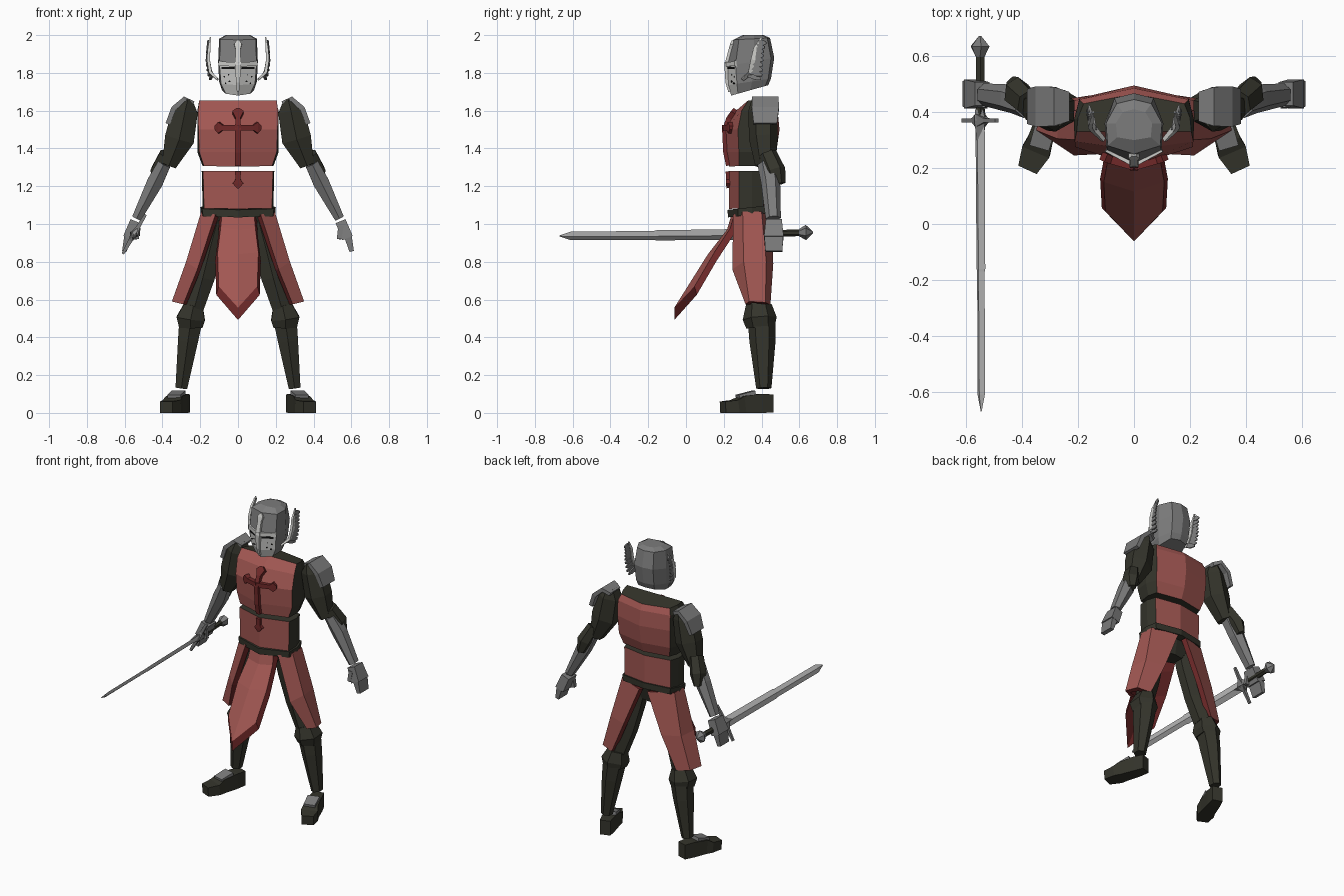
import bpy, bmesh, math
from mathutils import Vector


def material(name, r, g, b):
    m = bpy.data.materials.new(name)
    m.diffuse_color = (r, g, b, 1)
    return m


RED = material("faded_red_cloth", 0.36, 0.095, 0.085)
CRIMSON = material("dark_red_cloth", 0.16, 0.022, 0.022)
DARK = material("dark_mail", 0.034, 0.034, 0.024)
STEEL = material("steel", 0.20, 0.20, 0.20)
BLADE = material("blade_steel", 0.52, 0.52, 0.52)
SILVER = material("pale_silver", 0.60, 0.60, 0.58)
BLACK = material("black", 0.006, 0.006, 0.006)


def build(name, verts, faces, mats, indices=None, mirror=False, solid=True):
    me = bpy.data.meshes.new(name)
    me.from_pydata([tuple(v) for v in verts], [], faces)
    for m in mats:
        me.materials.append(m)
    if indices:
        for p, i in zip(me.polygons, indices):
            p.material_index = i
    if solid:
        bm = bmesh.new()
        bm.from_mesh(me)
        bmesh.ops.recalc_face_normals(bm, faces=bm.faces)
        bm.to_mesh(me)
        bm.free()
    ob = bpy.data.objects.new(name, me)
    bpy.context.collection.objects.link(ob)
    if mirror:
        ob.modifiers.new("mirror", 'MIRROR')
    return ob


def loft(name, rings, mats, rule=None, cap=0, mirror=False):
    """Closed solid through equal rings; rule(row, column) picks the colour."""
    n = len(rings[0])
    verts = [p for ring in rings for p in ring]
    faces, idx = [], []
    for r in range(len(rings) - 1):
        for c in range(n):
            d = (c + 1) % n
            faces.append((r*n + c, r*n + d, (r+1)*n + d, (r+1)*n + c))
            idx.append(rule(r, c) if rule else 0)
    faces += [tuple(range(n)), tuple(range(len(verts) - n, len(verts)))]
    idx += [cap, cap]
    return build(name, verts, faces, mats, idx, mirror)


def tube(name, stations, mat, n=4, ref=(0, 1, 0), turn=None, mirror=False):
    """Limb through (x, y, z, half width, half depth); depth lies along ref."""
    pts = [Vector(s[:3]) for s in stations]
    turn = math.pi / n if turn is None else turn
    k = 1 / math.cos(turn)
    rings = []
    for i, s in enumerate(stations):
        t = (pts[min(i+1, len(pts)-1)] - pts[max(i-1, 0)]).normalized()
        u = Vector(ref).cross(t).normalized()
        v = t.cross(u)
        rings.append([pts[i] + u*s[3]*k*math.cos(a) + v*s[4]*k*math.sin(a)
                      for a in (turn + 2*math.pi*j/n for j in range(n))])
    return loft(name, rings, [mat], mirror=mirror)


def sheet(name, rows, thick, mirror=False):
    """Thick cloth panel, dark red on the inside and rim."""
    n = len(rows[0])
    faces = [(r*n+c, (r+1)*n+c, (r+1)*n+c+1, r*n+c+1)
             for r in range(len(rows)-1) for c in range(n-1)]
    ob = build(name, [p for r in rows for p in r], faces, [RED, CRIMSON],
               mirror=mirror, solid=False)
    so = ob.modifiers.new("thickness", 'SOLIDIFY')
    so.thickness, so.offset = thick, -1
    so.material_offset = so.material_offset_rim = 1


def plan(zf, zb, yf, xc, yc, xs, ys, xb, yb, ym):
    """Eight-sided symmetric ring, tilted from front height zf to back height zb."""
    half = [(0, yf), (xc, yc), (xs, ys), (xb, yb), (0, ym)]
    pts = half + [(-x, y) for x, y in half[3:0:-1]]
    return [(x, y, zf + (zb-zf)*(y-yf)/(ym-yf)) for x, y in pts]


# Torso: red front and back, dark sides and top
cloth = lambda r, c: 0 if c in (0, 3, 4, 7) else 1
loft("chest", [plan(1.305, 1.31, .228, .18, .28, .188, .36, .17, .42, .45),
               plan(1.38, 1.38, .213, .205, .28, .215, .37, .19, .44, .478),
               plan(1.50, 1.50, .207, .21, .275, .215, .37, .195, .45, .495),
               plan(1.60, 1.60, .265, .212, .295, .215, .37, .195, .445, .485),
               plan(1.655, 1.635, .33, .205, .33, .20, .38, .18, .43, .465)],
     [RED, DARK], cloth, 1)
loft("waist", [plan(1.08, 1.09, .228, .18, .28, .187, .35, .17, .41, .44),
               plan(1.28, 1.28, .225, .185, .28, .192, .35, .172, .41, .44)],
     [RED, DARK], cloth, 1)
loft("belt", [plan(1.035, 1.06, .222, .185, .275, .197, .35, .175, .42, .45),
              plan(1.075, 1.10, .22, .19, .275, .20, .35, .178, .42, .45)], [DARK])
loft("pelvis", [plan(.95, .95, .28, .06, .30, .09, .34, .06, .38, .39),
                plan(1.05, 1.05, .25, .15, .285, .16, .34, .12, .40, .41)], [DARK])

# Chest cross with flared ends
tube("cross_upright", [(0, .262, 1.608, .008, .012), (0, .25, 1.59, .03, .014),
                       (0, .228, 1.56, .014, .014), (0, .205, 1.50, .015, .014),
                       (0, .211, 1.38, .015, .014), (0, .226, 1.31, .015, .014)], CRIMSON)
tube("cross_foot", [(0, .222, 1.278, .015, .012), (0, .224, 1.235, .014, .012),
                    (0, .224, 1.215, .028, .012), (0, .226, 1.19, .006, .012)], CRIMSON)
tube("cross_arm", [(0, .205, 1.51, .015, .014), (.08, .228, 1.51, .014, .014),
                   (.10, .236, 1.51, .030, .016), (.118, .244, 1.51, .01, .014)],
     CRIMSON, mirror=True)

# Front tabard: red face over a wider, lower dark red back
rings = []
for w, ye, ze, yc, zc in [(.085, .255, 1.05, .238, 1.04), (.092, .235, .98, .217, .97),
                          (.108, .15, .85, .116, .84), (.102, .045, .67, -.062, .557)]:
    v, s, d = w + .013, .012, -.045 if zc < 1 else -.01
    rings.append([(-w, ye, ze), (0, yc, zc), (w, ye, ze),
                  (v, ye + s, ze + d), (0, yc + s - .012, zc + d*1.45), (-v, ye + s, ze + d)])
rings[0] = [(x, y + (.03 if i > 2 else 0), z) for i, (x, y, z) in enumerate(rings[0])]
loft("front_tabard", rings, [RED, CRIMSON], lambda r, c: 0 if c < 2 else 1, 1)

# Side panels wrap from front to back
sheet("side_skirt", [[(.12, .25, 1.05), (.195, .30, 1.065), (.195, .40, 1.065), (.03, .455, 1.05)],
                     [(.215, .245, .76), (.275, .305, .80), (.262, .425, .80), (.14, .462, .79)],
                     [(.29, .315, .575), (.35, .335, .59), (.325, .42, .585), (.24, .447, .572)]],
      .032, mirror=True)

# Legs and boots
tube("thigh", [(.10, .34, 1.05, .06, .05), (.14, .345, .90, .065, .05),
               (.185, .36, .72, .062, .05), (.23, .378, .56, .05, .052)],
     DARK, 6, mirror=True)
tube("knee_guard", [(.235, .385, .57, .05, .06), (.25, .39, .50, .075, .078),
                    (.25, .395, .455, .062, .066)], DARK, 6, mirror=True)
tube("shin", [(.248, .40, .50, .062, .064), (.265, .405, .38, .053, .06),
              (.30, .412, .13, .031, .035)], DARK, 6, mirror=True)
tube("boot", [(.285, .452, .05, .033, .048), (.305, .39, .05, .04, .05),
              (.335, .30, .045, .045, .045), (.35, .26, .034, .052, .034),
              (.38, .195, .03, .036, .03)], DARK, ref=(0, 0, 1), mirror=True)
tube("ankle_plate", [(.313, .36, .095, .038, .023), (.338, .275, .076, .036, .02)],
     STEEL, ref=(0, 0, 1), mirror=True)

# Arms
tube("upper_arm", [(.265, .405, 1.66, .025, .05), (.28, .405, 1.60, .068, .065),
                   (.31, .41, 1.45, .078, .066), (.365, .42, 1.31, .038, .046)],
     DARK, 6, mirror=True)
tube("shoulder_plate", [(.235, .42, 1.638, .012, .052), (.283, .42, 1.662, .013, .07),
                        (.34, .42, 1.612, .014, .072), (.372, .42, 1.53, .012, .062)],
     STEEL, mirror=True)
tube("elbow_guard", [(.38, .43, 1.37, .035, .045), (.42, .47, 1.28, .042, .05),
                     (.435, .485, 1.21, .022, .038)], DARK, 6, mirror=True)
tube("forearm", [(.39, .43, 1.32, .035, .045), (.44, .448, 1.22, .042, .044),
                 (.537, .462, 1.03, .025, .035)], STEEL, 6, mirror=True)
tube("palm", [(.543, .465, 1.015, .028, .042), (.58, .465, .925, .03, .052)],
     STEEL, mirror=True)
tube("fingers", [(.582, .465, .935, .02, .05), (.602, .465, .855, .012, .045)],
     STEEL, mirror=True)
tube("thumb", [(.545, .43, .99, .014, .014), (.535, .425, .92, .012, .012)],
     STEEL, mirror=True)

# Sword, its broad side tilted
G, R = Vector((.5, 0, .866)), (.866, 0, -.5)
tube("sword_blade", [(-.55, .37, .946, .033, .012), (-.547, -.16, .94, .031, .01),
                     (-.547, -.17, .94, .027, .01), (-.546, -.61, .937, .026, .008),
                     (-.546, -.67, .937, .003, .002)], BLADE, ref=R, turn=0)
tube("sword_handle", [(-.55, .38, .947, .016, .014), (-.55, .61, .954, .016, .014)],
     DARK, 6, R)
tube("sword_pommel", [(-.55, .598, .954, .016, .016), (-.55, .635, .955, .037, .03),
                      (-.55, .672, .956, .004, .004)], STEEL, 6, R)
mid = Vector((-.55, .37, .946))
tube("sword_guard", [(*(mid + G*a), w, d) for a, w, d in
                     [(-.12, .007, .007), (-.04, .011, .008), (0, .02, .024),
                      (.04, .011, .008), (.12, .007, .007)]], STEEL)
tube("guard_collar", [(-.55, .41, .947, .02, .02), (-.55, .37, .946, .04, .024),
                      (-.55, .30, .945, .008, .014)], STEEL, ref=R, turn=0)

# Helmet with a silver face
loft("helmet", [plan(1.68, 1.735, .24, .065, .275, .085, .34, .06, .42, .435),
                plan(1.735, 1.77, .22, .09, .27, .10, .35, .066, .435, .45),
                plan(1.835, 1.88, .214, .098, .262, .105, .36, .07, .45, .467),
                plan(1.975, 1.985, .25, .094, .28, .10, .36, .062, .43, .445),
                plan(2.0, 2.0, .30, .06, .31, .065, .36, .04, .40, .41)],
     [STEEL, SILVER], lambda r, c: 1 if c in (0, 7) and r < 2 else 0)
tube("nose_bar", [(0, .232, 1.70, .006, .008), (0, .217, 1.75, .010, .008),
                  (0, .212, 1.84, .016, .009), (0, .235, 1.925, .013, .009),
                  (0, .242, 1.95, .02, .009), (0, .25, 1.97, .008, .008)], SILVER)
tube("brow_bar", [(0, .212, 1.845, .013, .008), (.075, .252, 1.848, .011, .008),
                  (.10, .265, 1.85, .015, .008)], SILVER, mirror=True)
tube("eye_slit", [(.02, .224, 1.826, .006, .004), (.085, .257, 1.826, .006, .004)],
     BLACK, mirror=True)
for i, (x, z) in enumerate([(.05, 1.79), (.072, 1.78), (.045, 1.755), (.066, 1.745)]):
    y = .218 + .53*x
    tube(f"breath_hole_{i}", [(x, y + .01, z, .004, .004), (x, y - .003, z, .004, .004)],
         BLACK, 6, (0, 0, 1), mirror=True)

# Helmet wings: pale leading edge with feathers behind it
spine = [Vector(p) for p in [(.108, .30, 1.765), (.145, .34, 1.80), (.157, .355, 1.87),
                             (.153, .368, 1.93), (.146, .40, 1.988)]]
tube("wing_edge", [(*p, w, w*1.5) for p, w in zip(spine, (.005, .008, .008, .007, .003))],
     SILVER, mirror=True)
for i in range(9):
    t = .8 + i*.34
    k = min(int(t), 3)
    p = spine[k].lerp(spine[k+1], t - k)
    q = p + Vector((.012, .064 - .003*i, -.026 + .003*i))
    tube(f"wing_feather_{i}", [(*p, .015, .005), (*p.lerp(q, .6), .015, .005),
                               (*q, .005, .003)], STEEL, ref=(1, 0, 0), mirror=True)
